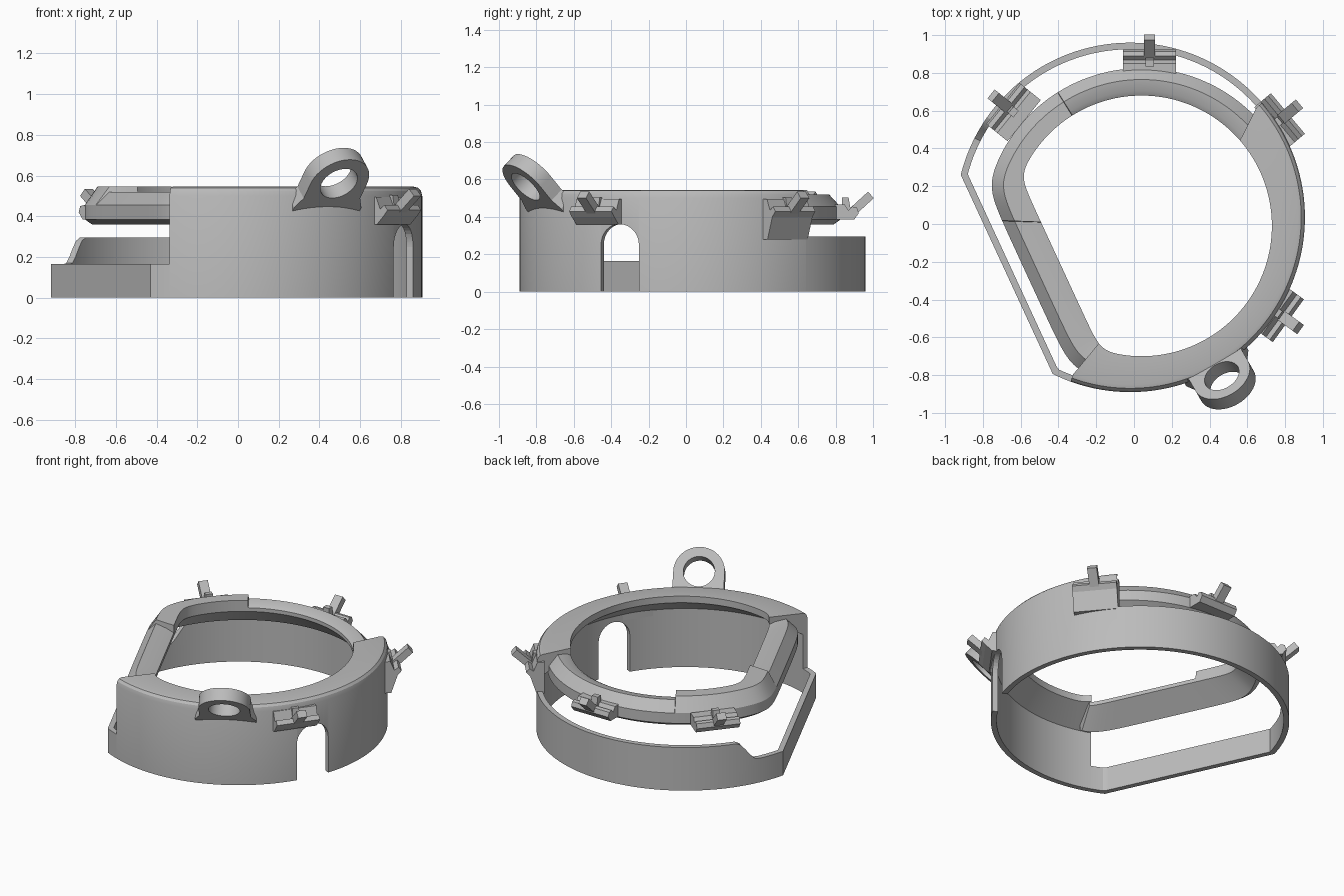
import bpy, bmesh
from math import radians, degrees, cos, sin, acos, pi
from mathutils import Matrix, Vector

if "Cube" in bpy.data.objects:
    bpy.data.objects.remove(bpy.data.objects["Cube"], do_unlink=True)

grey = bpy.data.materials.new("plain grey")
grey.use_nodes = True
grey.diffuse_color = (0.5, 0.5, 0.5, 1)
grey.node_tree.nodes["Principled BSDF"].inputs["Base Color"].default_value = (0.5, 0.5, 0.5, 1)

HOUSING = Vector((-0.02, 0.035))   # axis of the outer wall
BORE = Vector((0.04, -0.01))       # axis of the opening
FLAT = 204.8                       # direction the flat side faces


def finish(bm, name, smooth=True):
    bmesh.ops.recalc_face_normals(bm, faces=bm.faces)
    me = bpy.data.meshes.new(name)
    bm.to_mesh(me)
    bm.free()
    me.materials.append(grey)
    ob = bpy.data.objects.new(name, me)
    bpy.context.collection.objects.link(ob)
    if smooth:
        shade(ob)
    return ob


def shade(ob):
    bpy.ops.object.select_all(action='DESELECT')
    ob.select_set(True)
    bpy.context.view_layer.objects.active = ob
    bpy.ops.object.shade_smooth_by_angle(angle=radians(25))


def d_point(centre, t, r, flat, z, soft=None):
    """Point on a circle with one flat side, optionally with soft corners."""
    c = cos(radians(t - FLAT))
    if c > 0.01:
        line = flat / c
        r = (r ** -soft + line ** -soft) ** (-1 / soft) if soft else min(r, line)
    return (centre.x + r * cos(radians(t)), centre.y + r * sin(radians(t)), z)


def wall(t, r, z):
    return d_point(HOUSING, t, r, r - 0.205, z)


def bore(t, r, flat, z):
    return d_point(BORE, t, r, flat, z, 24)


def sweep(name, angles, section):
    """Solid made from a closed section that changes with the angle."""
    bm = bmesh.new()
    loops = [[bm.verts.new(p) for p in section(t)] for t in angles]
    n = len(loops[0])
    for a, b in zip(loops, loops[1:]):
        for i in range(n):
            bm.faces.new((a[i], a[(i + 1) % n], b[(i + 1) % n], b[i]))
    bm.faces.new(loops[0])
    bm.faces.new(loops[-1])
    return finish(bm, name)


def steps(a, b, extra=(), step=2):
    return sorted({*range(a, b, step), b, *extra})


def prism(name, profile, width, matrix, smooth=False, taper=1):
    """Profile in local x and z, extruded along y and centred."""
    bm = bmesh.new()
    sides = [[bm.verts.new(matrix @ Vector((x, s * width / 2, z))) for x, z in profile]
             for s in (-1, 1)]
    n = len(profile)
    for i in range(n):
        j = (i + 1) % n
        bm.faces.new((sides[0][i], sides[0][j], sides[1][j], sides[1][i]))
    for side in sides:
        bm.faces.new(side)
    return finish(bm, name, smooth)


def cut(ob, cutter):
    mod = ob.modifiers.new("cut", 'BOOLEAN')
    mod.operation, mod.solver, mod.object = 'DIFFERENCE', 'EXACT', cutter
    bpy.ops.object.select_all(action='DESELECT')
    ob.select_set(True)
    bpy.context.view_layer.objects.active = ob
    bpy.ops.object.modifier_apply(modifier=mod.name)
    bpy.data.objects.remove(cutter, do_unlink=True)
    shade(ob)


def radial(t, r, z=0.0):
    """Frame whose x axis points outward at angle t from the housing axis."""
    p = HOUSING + r * Vector((cos(radians(t)), sin(radians(t))))
    return Matrix.Translation((p.x, p.y, z)) @ Matrix.Rotation(radians(t), 4, 'Z')


# Full-height wall with the top plate
START, END = -110, 41


def housing_section(t):
    return [wall(t, 0.89, 0), wall(t, 0.925, 0), wall(t, 0.925, 0.5),
            wall(t, 0.918, 0.525), wall(t, 0.905, 0.54), wall(t, 0.885, 0.545),
            bore(t, 0.69, 0.475, 0.545), bore(t, 0.69, 0.475, 0.5), wall(t, 0.89, 0.4)]


housing = sweep("housing_wall", steps(START, END), housing_section)

# Arched doorway through the wall
half = 0.112
arch = [(half * cos(a * pi / 16), 0.25 + half * sin(a * pi / 16)) for a in range(17)]
arch = [(half, -0.1)] + arch + [(-half, -0.1)]
cutter = prism("door_cutter", arch, 0.3,
               radial(-25, 0.93) @ Matrix.Rotation(radians(90), 4, 'Z'))
cutter.hide_render = True
cut(housing, cutter)


# Low band closing the circle, stepping down to the flat side
def band_top(t):
    k = min(max((t - 145) / 9, 0), 1)
    return 0.295 - 0.13 * k * k * (3 - 2 * k)


def band_section(t):
    return [wall(t, 0.89, 0), wall(t, 0.925, 0),
            wall(t, 0.925, band_top(t)), wall(t, 0.89, band_top(t))]


corner = degrees(acos(0.72 / 0.925))
sweep("lower_band", steps(END, START + 360, (FLAT - corner, FLAT + corner)), band_section)


# Upper ring with a raised stretch between two lowered ones
def ring_section(t):
    raised = 122 < t < 178
    inner = 0.545 if raised else 0.495
    ridge = 0.545 if raised else 0.52
    return [bore(t, 0.8, 0.625, 0.36), bore(t, 0.835, 0.66, 0.385),
            bore(t, 0.835, 0.66, 0.455), bore(t, 0.775, 0.6, ridge),
            bore(t, 0.715, 0.525, ridge if raised else 0.51),
            bore(t, 0.69, 0.475, inner), bore(t, 0.69, 0.475, 0.47)]


sweep("upper_ring", steps(40, 251, (122.2, 177.8)), ring_section)

# Clamps: body with a groove, pin and angled lever
ring_body = [(-0.09, 0.385), (0.03, 0.385), (0.055, 0.42), (0.045, 0.45), (0.02, 0.455),
             (0.0, 0.435), (-0.02, 0.465), (-0.09, 0.465)]


def wall_body(low):
    return [(-0.06, low), (-0.01, low), (0.03, 0.4), (0.055, 0.43), (0.035, 0.455),
            (0.01, 0.435), (-0.015, 0.495), (-0.06, 0.495)]


lever = [(-0.01, 0.43), (0.02, 0.395), (0.135, 0.5), (0.105, 0.535)]
pin = [(-0.035, 0.42), (0.015, 0.42), (0.0, 0.505), (-0.035, 0.505)]
clamps = [("back", 83, 90, 0.84, ring_body), ("right_back", 138, 141, 0.85, ring_body),
          ("left_back", 33, 40, 0.945, wall_body(0.28)),
          ("left_front", -33, -36, 0.945, wall_body(0.36))]
for name, at, facing, r, body in clamps:
    m = radial(at, r) @ Matrix.Rotation(radians(facing - at), 4, 'Z')
    prism(name + "_clamp_body", body, 0.28, m)
    prism(name + "_clamp_lever", lever, 0.06, m)
    prism(name + "_clamp_pin", pin, 0.045, m)

# Tilted lifting eye on the front wall
R, base = 0.16, 0.19
eye = [(R * cos(a * pi / 24), R * sin(a * pi / 24)) for a in range(-12, 13)]
eye += [(-0.1, R), (-0.16, base), (-0.21, base), (-0.21, -base), (-0.16, -base), (-0.1, -R)]
tilt = radial(-60, 1.0, 0.59) @ Matrix.Rotation(radians(-47), 4, 'Y')
lay_flat = Matrix.Rotation(radians(90), 4, 'X')
lug = prism("lifting_eye", eye, 0.085, tilt @ lay_flat)
hole = [(0.098 * cos(a * pi / 24), 0.098 * sin(a * pi / 24)) for a in range(48)]
hole_cutter = prism("eye_cutter", hole, 0.3, tilt @ lay_flat)
hole_cutter.hide_render = True
cut(lug, hole_cutter)
